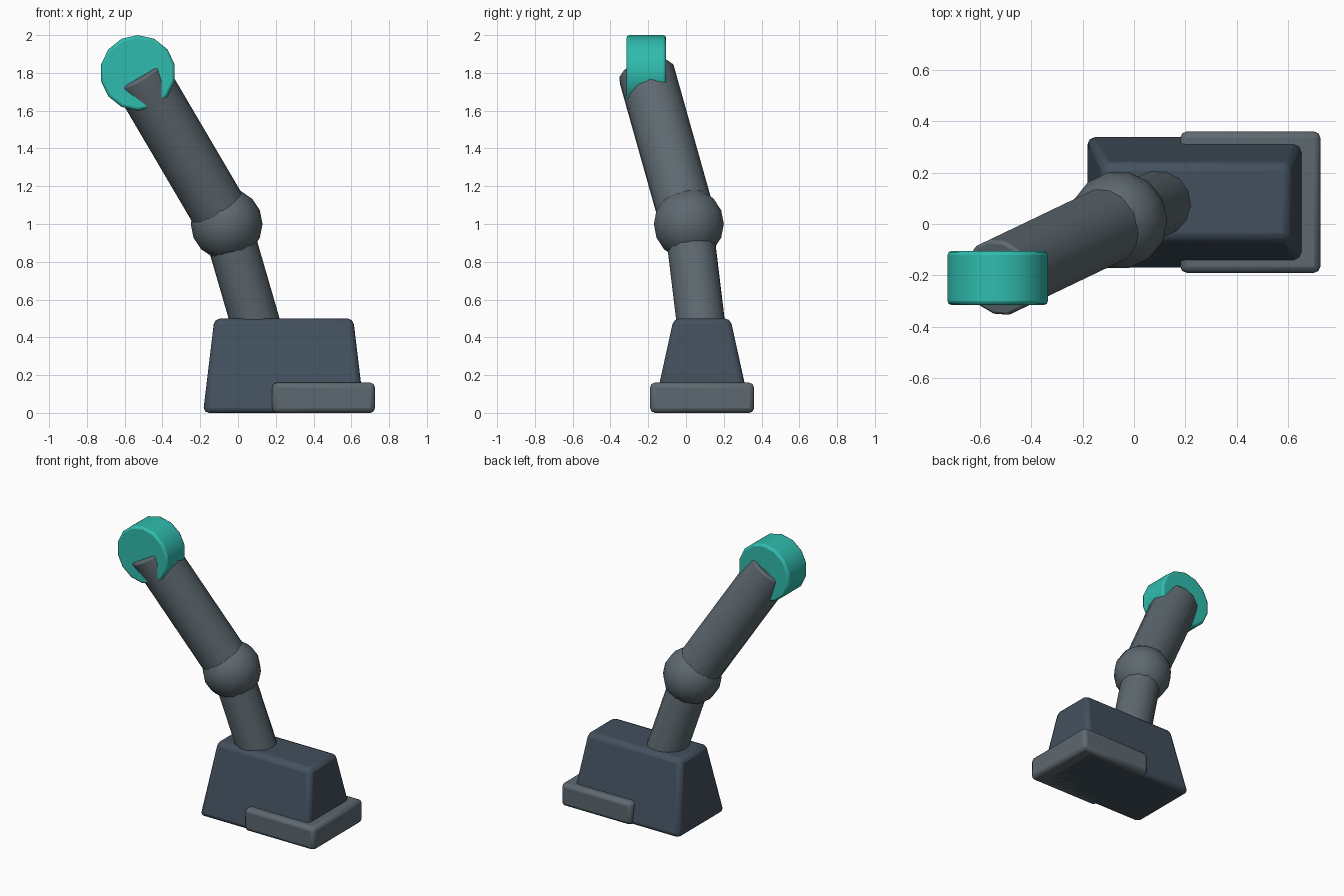
import bpy, bmesh, math
from mathutils import Vector, Matrix

if "Cube" in bpy.data.objects:
    bpy.data.objects.remove(bpy.data.objects["Cube"])

SIDES = 14


def material(name, color):
    m = bpy.data.materials.new(name)
    m.diffuse_color = (*color, 1)
    m.use_nodes = True
    m.node_tree.nodes["Principled BSDF"].inputs["Base Color"].default_value = m.diffuse_color
    return m


slate = material("slate", (0.055, 0.08, 0.11))
grey = material("grey", (0.11, 0.14, 0.16))
teal = material("teal", (0.03, 0.5, 0.42))


def finish(name, bm, mat, bevel=0.0):
    mesh = bpy.data.meshes.new(name)
    bm.to_mesh(mesh)
    bm.free()
    obj = bpy.data.objects.new(name, mesh)
    bpy.context.collection.objects.link(obj)
    mesh.materials.append(mat)
    if bevel:
        b = obj.modifiers.new("bevel", 'BEVEL')
        b.width, b.segments = bevel, 2
        b.limit_method, b.angle_limit = 'ANGLE', math.radians(32)
    bpy.context.view_layer.objects.active = obj
    obj.select_set(True)
    bpy.ops.object.shade_smooth_by_angle(angle=math.radians(32))
    obj.select_set(False)
    return obj


def rod(name, start, end, radius, mat, bevel):
    """Cylinder running between two points."""
    a, b = Vector(start), Vector(end)
    turn = (b - a).to_track_quat('Z', 'Y').to_matrix().to_4x4()
    bm = bmesh.new()
    bmesh.ops.create_cone(bm, cap_ends=True, segments=SIDES, radius1=radius,
                          radius2=radius, depth=(b - a).length,
                          matrix=Matrix.Translation((a + b) / 2) @ turn)
    finish(name, bm, mat, bevel)


def block(name, bottom, top, z0, z1, mat, bevel):
    """Box with separate (x0, x1, y0, y1) extents at bottom and top."""
    bm = bmesh.new()
    bmesh.ops.create_cube(bm, size=1)
    for v in bm.verts:
        e = top if v.co.z > 0 else bottom
        v.co = (e[v.co.x > 0], e[2 + (v.co.y > 0)], z1 if v.co.z > 0 else z0)
    finish(name, bm, mat, bevel)


knee = (-0.06, 0.015, 1.0)
hip = (-0.53, -0.21, 1.8)

# Foot and toe cap
block("foot", (-0.185, 0.67, -0.175, 0.345), (-0.125, 0.61, -0.065, 0.235),
      0, 0.5, slate, 0.03)
toe = (0.18, 0.725, -0.19, 0.36)
block("toe_cap", toe, toe, 0, 0.16, grey, 0.025)

# Shin and thigh
rod("shin", (0.12, 0.09, 0.38), knee, 0.13, grey, 0.01)
rod("thigh", knee, hip, 0.152, grey, 0.012)

# Knee ball
bm = bmesh.new()
bmesh.ops.create_uvsphere(bm, u_segments=SIDES, v_segments=8, radius=0.19,
                          matrix=Matrix.Translation(knee) @ Matrix.Rotation(math.pi / 2, 4, 'Z'))
finish("knee_ball", bm, grey)

# Hip disc, axis along y with a vertex at the top
bm = bmesh.new()
bmesh.ops.create_cone(bm, cap_ends=True, segments=SIDES, radius1=0.2, radius2=0.2, depth=0.21,
                      matrix=Matrix.Translation(hip) @ Matrix.Rotation(math.pi / 2, 4, 'X'))
finish("hip_disc", bm, teal, 0.015)
